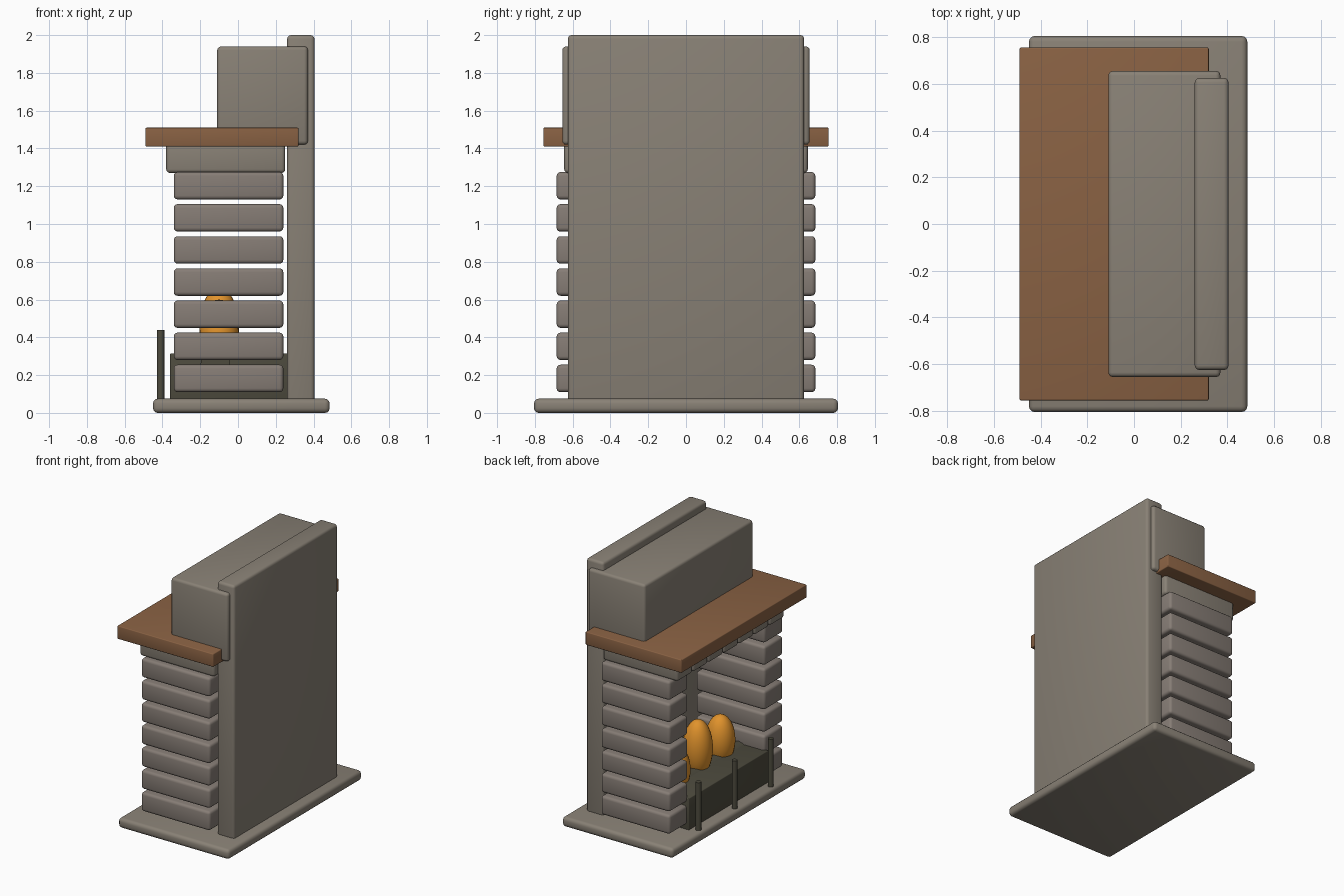
import bpy
import math

old = bpy.data.objects.get("Cube")
if old:
    bpy.data.objects.remove(old, do_unlink=True)


def material(name, r, g, b):
    m = bpy.data.materials.new(name)
    m.diffuse_color = (r, g, b, 1)
    m.use_nodes = True
    m.node_tree.nodes["Principled BSDF"].inputs["Base Color"].default_value = (r, g, b, 1)
    return m


stone = material("warm grey stone", 0.25, 0.22, 0.18)
block = material("pillar stone", 0.24, 0.205, 0.18)
wood = material("mantel wood", 0.25, 0.12, 0.056)
iron = material("dark iron", 0.075, 0.07, 0.048)
flame = material("flame orange", 0.75, 0.29, 0.025)


def finish(name, mat, smooth=True):
    ob = bpy.context.object
    ob.name = name
    ob.data.materials.append(mat)
    if smooth:
        bpy.ops.object.shade_smooth_by_angle(angle=math.radians(35))
    return ob


def box(name, mat, x, y, z, bevel=0.02):
    """Rounded box from (low, high) pairs on each axis."""
    spans = (x, y, z)
    bpy.ops.mesh.primitive_cube_add(size=1, location=[(a + b) / 2 for a, b in spans])
    ob = bpy.context.object
    ob.scale = [b - a for a, b in spans]
    bpy.ops.object.transform_apply(location=False, rotation=False, scale=True)
    mod = ob.modifiers.new("Rounded edges", "BEVEL")
    mod.width = bevel
    mod.segments = 3
    bpy.ops.object.modifier_apply(modifier=mod.name)
    return finish(name, mat)


def rod(name, mat, radius, length, centre, tilt=0):
    bpy.ops.mesh.primitive_cylinder_add(vertices=16, radius=radius, depth=length,
                                        location=centre, rotation=(tilt, 0, 0))
    return finish(name, mat)


# Main masses
box("hearth_base", stone, (-0.45, 0.485), (-0.805, 0.805), (0, 0.075), 0.025)
box("back_wall", stone, (0.26, 0.405), (-0.625, 0.625), (0.06, 2.0))
box("chimney_breast", stone, (-0.11, 0.37), (-0.655, 0.655), (1.42, 1.94))
box("mantel_shelf", wood, (-0.49, 0.32), (-0.755, 0.755), (1.41, 1.51), 0.006)

# Stacked stones of both pillars
for side in (-1, 1):
    for row in range(7):
        low = 0.11 + 0.17 * row
        y = sorted((side * 0.46, side * 0.685))
        box(f"pillar_stone_{'left' if side > 0 else 'right'}_{row}", block,
            (-0.34, 0.24), y, (low, low + 0.145))

# Lintel stones
count = 7
step = 1.29 / count
for i in range(count):
    low = -0.645 + i * step
    box(f"lintel_stone_{i}", stone, (-0.38, 0.25),
        (low, low + step - (0.012 if i < count - 1 else 0)), (1.27, 1.45))

# Fire bed, log and guard posts
box("fire_bed", iron, (-0.36, 0.265), (-0.48, 0.48), (0.07, 0.315), 0.006)
rod("log", iron, 0.08, 1.0, (-0.12, 0, 0.25), math.pi / 2)
for y in (-0.435, 0, 0.435):
    rod("guard_post", iron, 0.02, 0.37, (-0.41, y, 0.255))

# Flames
for y, z, height in ((-0.27, 0.41, 0.19), (0, 0.45, 0.215), (0.27, 0.39, 0.18)):
    bpy.ops.mesh.primitive_uv_sphere_add(segments=24, ring_count=16, radius=1,
                                         location=(-0.1, y, z))
    bpy.context.object.scale = (0.105, 0.105, height)
    bpy.ops.object.transform_apply(location=False, rotation=False, scale=True)
    finish("flame", flame)
